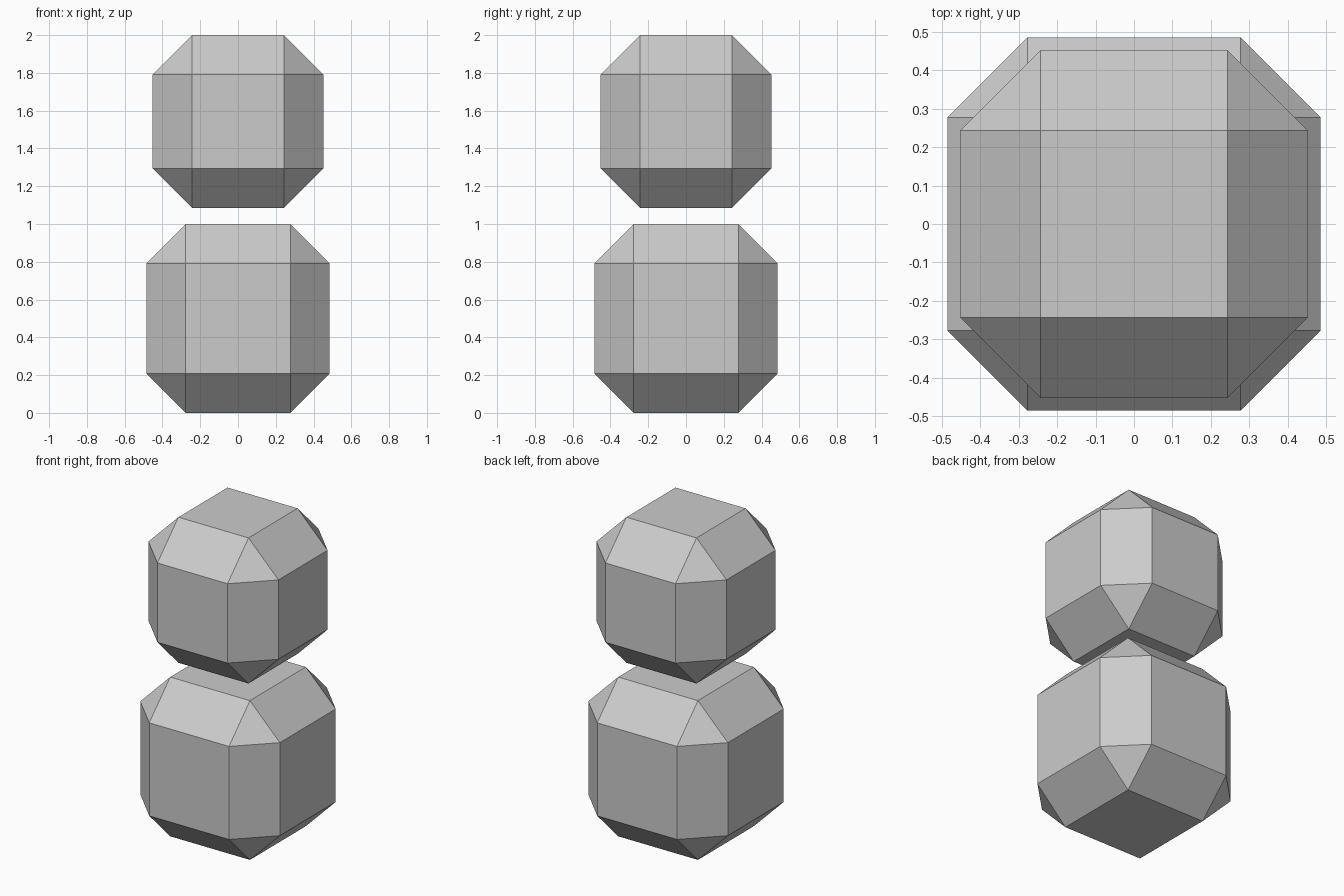
import bpy, bmesh
from mathutils import Matrix

if "Cube" in bpy.data.objects:
    bpy.data.objects.remove(bpy.data.objects["Cube"])


def chamfered_block(name, width, z_min, z_max, chamfer):
    """Box with every edge cut by one flat chamfer (triangular corners)."""
    bm = bmesh.new()
    bmesh.ops.create_cube(bm, size=1)
    height = z_max - z_min
    bm.transform(Matrix.Translation((0, 0, (z_min + z_max) / 2))
                 @ Matrix.Diagonal((width, width, height, 1)))
    bmesh.ops.bevel(bm, geom=bm.edges[:], offset=chamfer, offset_type='OFFSET',
                    segments=1, affect='EDGES', clamp_overlap=True)
    mesh = bpy.data.meshes.new(name)
    bm.to_mesh(mesh)
    bm.free()
    obj = bpy.data.objects.new(name, mesh)
    bpy.context.collection.objects.link(obj)
    return obj


# Larger block on the ground, smaller one floating just above it
chamfered_block("lower_block", 0.97, 0.0, 1.0, 0.208)
chamfered_block("upper_block", 0.903, 1.086, 2.0, 0.208)
